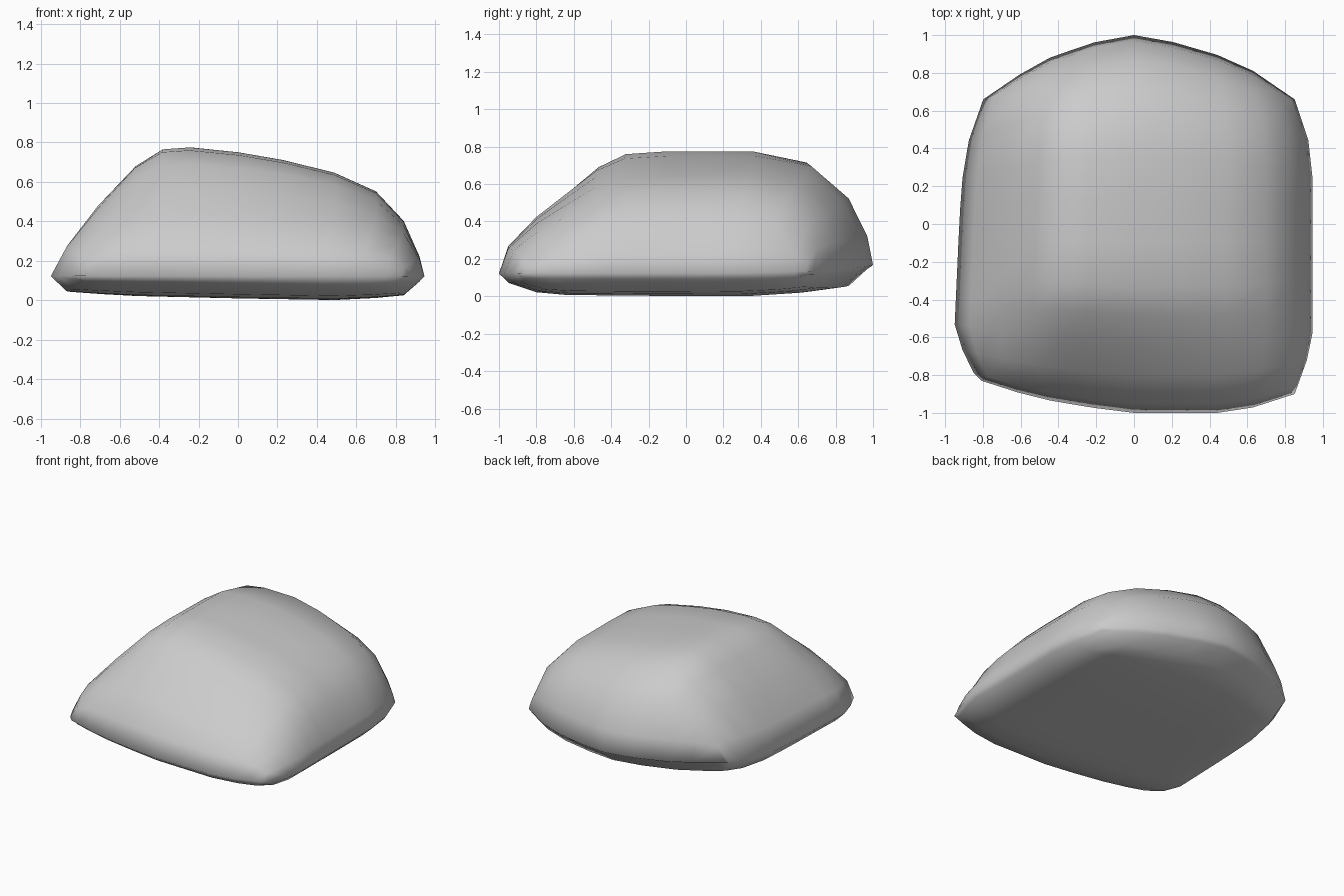
import bpy, bmesh

if "Cube" in bpy.data.objects:
    bpy.data.objects.remove(bpy.data.objects["Cube"])

# Silhouette profiles: (position, top height)
FRONT = [(-.95, .12), (-.87, .28), (-.72, .48), (-.53, .68), (-.39, .765), (-.25, .775), (0, .75),
         (.23, .71), (.49, .645), (.70, .55), (.84, .40), (.92, .22), (.945, .115)]
SIDE = [(-1, .13), (-.95, .27), (-.80, .43), (-.64, .56), (-.48, .69), (-.33, .76), (-.1, .775),
        (.13, .775), (.37, .775), (.67, .715), (.87, .53), (.97, .32), (1, .17)]
# Underside fullness: 0 at the rim, 1 on the flat base
BASE_X = [(-.95, 0), (-.87, .85), (-.6, .97), (0, 1), (.58, 1), (.86, .78), (.945, 0)]
BASE_Y = [(-1, 0), (-.91, .75), (-.64, .95), (0, 1), (.45, 1), (.86, .76), (1, 0)]
# Plan outline: how far the rim reaches in each direction
BACK = [(-.95, .66), (-.6, .86), (-.26, .96), (0, 1), (.25, .96), (.62, .86), (.945, .66)]
FACE = [(-.95, .83), (-.62, .92), (-.28, .97), (0, 1), (.6, 1), (.945, .90)]
LEFT = [(-1, .85), (-.92, .92), (-.66, 1), (.1, .97), (.57, .945), (1, .84)]
RIGHT = [(-1, .90), (-.71, 1), (.57, 1), (1, .90)]


def lerp(table, t):
    for (a, p), (b, q) in zip(table, table[1:]):
        if t <= b:
            return p + (q - p) * (t - a) / (b - a)
    return table[-1][1]


def soft_min(a, b, p=2):
    if min(a, b) < .001:
        return 0
    return max(0, a ** -p + b ** -p - 1) ** (-1 / p)


def corner_blend(x, y, fl, fr, bl, br):
    s, t = (min(1, max(0, .6 + v)) for v in (x, y))
    return (fl * (1 - s) + fr * s) * (1 - t) + (bl * (1 - s) + br * s) * t


bm = bmesh.new()
nx, ny = len(FRONT), len(SIDE)
top, low = {}, {}
for i, (x, fz) in enumerate(FRONT):
    for j, (y, sz) in enumerate(SIDE):
        px = x * lerp(LEFT if x < 0 else RIGHT, y)
        py = y * lerp(FACE if y < 0 else BACK, x)
        rim = .122 + .045 * max(0, y) ** 2 * (1 - .8 * max(0, x))
        # Edges are softest on the right-hand corners
        p = corner_blend(x, y, 1.4, .6, 2.5, .6)
        up = soft_min(max(0, fz - .12) / .655, max(0, sz - rim) / (.775 - rim), p)
        if i in (0, nx - 1) or j in (0, ny - 1):
            up = 0
        down = soft_min(lerp(BASE_X, x), lerp(BASE_Y, y))
        top[i, j] = bm.verts.new((px, py, rim + (.775 - rim) * up))
        if i in (0, nx - 1) or j in (0, ny - 1):
            low[i, j] = top[i, j]
        else:
            tilt = .025 * max(0, .55 - x) / 1.5
            low[i, j] = bm.verts.new((px, py, rim * (1 - down) + tilt))

# Upper and lower skins share the rim
for i in range(nx - 1):
    for j in range(ny - 1):
        ring = [(i, j), (i + 1, j), (i + 1, j + 1), (i, j + 1)]
        bm.faces.new([top[k] for k in ring])
        bm.faces.new([low[k] for k in reversed(ring)])
bmesh.ops.recalc_face_normals(bm, faces=bm.faces)
for f in bm.faces:
    f.smooth = True

mesh = bpy.data.meshes.new("boulder")
bm.to_mesh(mesh)
bm.free()
rock = bpy.data.objects.new("boulder", mesh)
bpy.context.collection.objects.link(rock)
